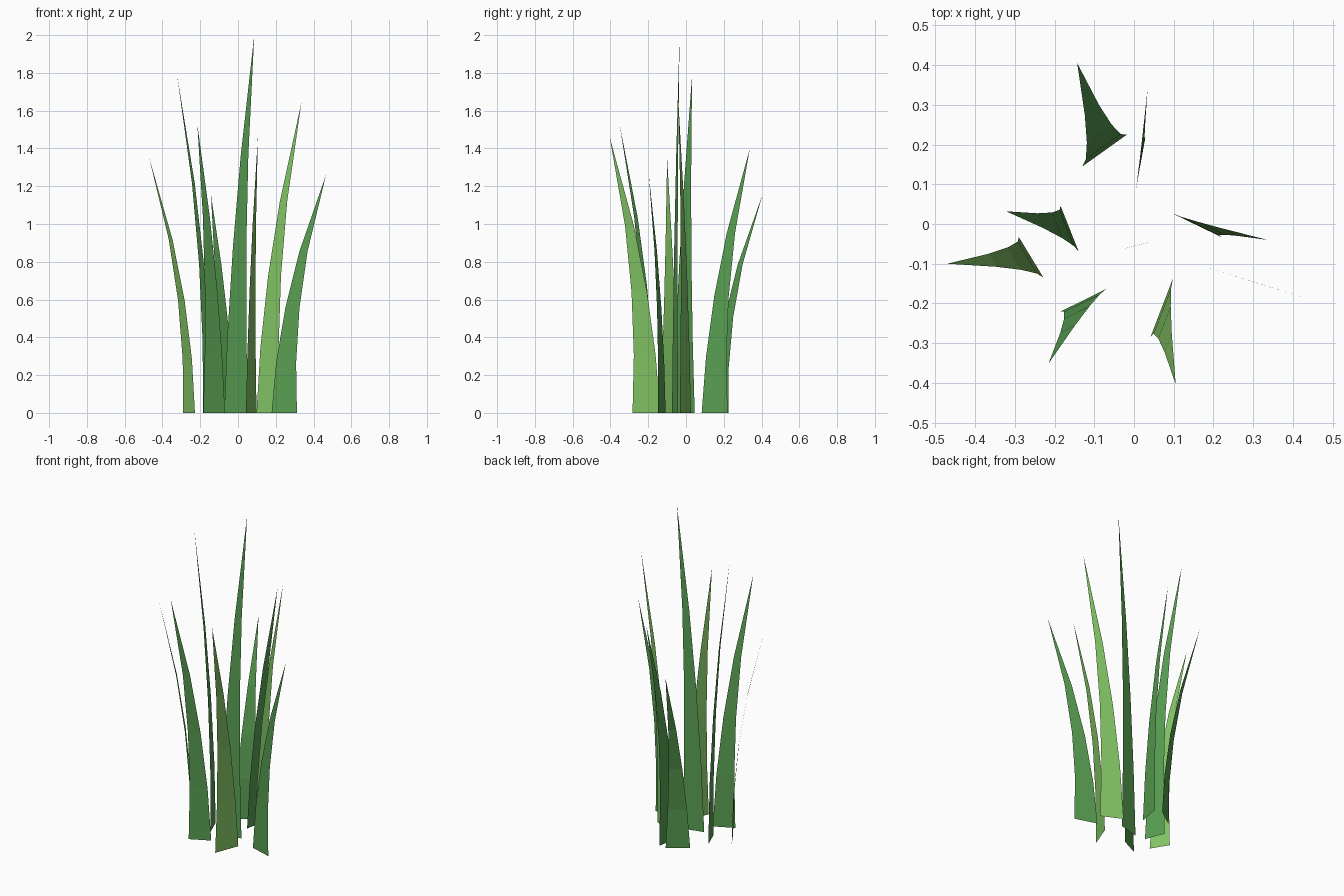
import bpy
from mathutils import Vector

if "Cube" in bpy.data.objects:
    bpy.data.objects.remove(bpy.data.objects["Cube"])


def make_material(name, rgb):
    mat = bpy.data.materials.new(name)
    mat.diffuse_color = (*rgb, 1.0)
    mat.use_nodes = True
    mat.node_tree.nodes["Principled BSDF"].inputs["Base Color"].default_value = mat.diffuse_color
    return mat


LIGHT = make_material("light_green", (0.223, 0.546, 0.127))
MID = make_material("mid_green", (0.098, 0.342, 0.084))

# Heights (as a share of the blade) where the ribbon bends
LEVELS = (0.0, 0.21, 0.44, 0.68)


def blade(name, a, b, tip, mat):
    """Flat ribbon from base edge a-b, tapering evenly and arching to its tip."""
    a, b = Vector((*a, 0)), Vector((*b, 0))
    mid, half = (a + b) / 2, (b - a) / 2
    lean = Vector((tip[0], tip[1], 0)) - mid
    verts = []
    for t in LEVELS:
        centre = mid + lean * t * t + Vector((0, 0, tip[2] * t))
        verts += [centre - half * (1 - t), centre + half * (1 - t)]
    verts.append(Vector(tip))
    n = len(LEVELS)
    faces = [(2 * i, 2 * i + 1, 2 * i + 3, 2 * i + 2) for i in range(n - 1)]
    faces.append((2 * n - 2, 2 * n - 1, 2 * n))
    mesh = bpy.data.meshes.new(name)
    mesh.from_pydata(verts, [], faces)
    mesh.materials.append(mat)
    bpy.context.collection.objects.link(bpy.data.objects.new(name, mesh))


# Name, base edge ends, tip, colour
blade("back_left_blade", (-0.13, 0.145), (-0.018, 0.225), (-0.143, 0.405, 1.155), MID)
blade("back_blade", (0.004, 0.083), (0.029, 0.22), (0.034, 0.338, 1.40), MID)
blade("left_tall_blade", (-0.185, 0.046), (-0.139, -0.07), (-0.322, 0.032, 1.785), MID)
blade("left_outer_blade", (-0.29, -0.033), (-0.228, -0.135), (-0.47, -0.10, 1.35), LIGHT)
blade("centre_tall_blade", (-0.073, -0.074), (0.053, -0.042), (0.086, -0.034, 2.0), MID)
blade("right_tall_blade", (0.098, 0.026), (0.22, -0.033), (0.336, -0.04, 1.645), LIGHT)
blade("right_outer_blade", (0.178, -0.108), (0.312, -0.149), (0.466, -0.197, 1.26), MID)
blade("front_left_blade", (-0.184, -0.22), (-0.069, -0.163), (-0.215, -0.351, 1.525), MID)
blade("front_right_blade", (0.042, -0.283), (0.098, -0.137), (0.105, -0.404, 1.46), LIGHT)
